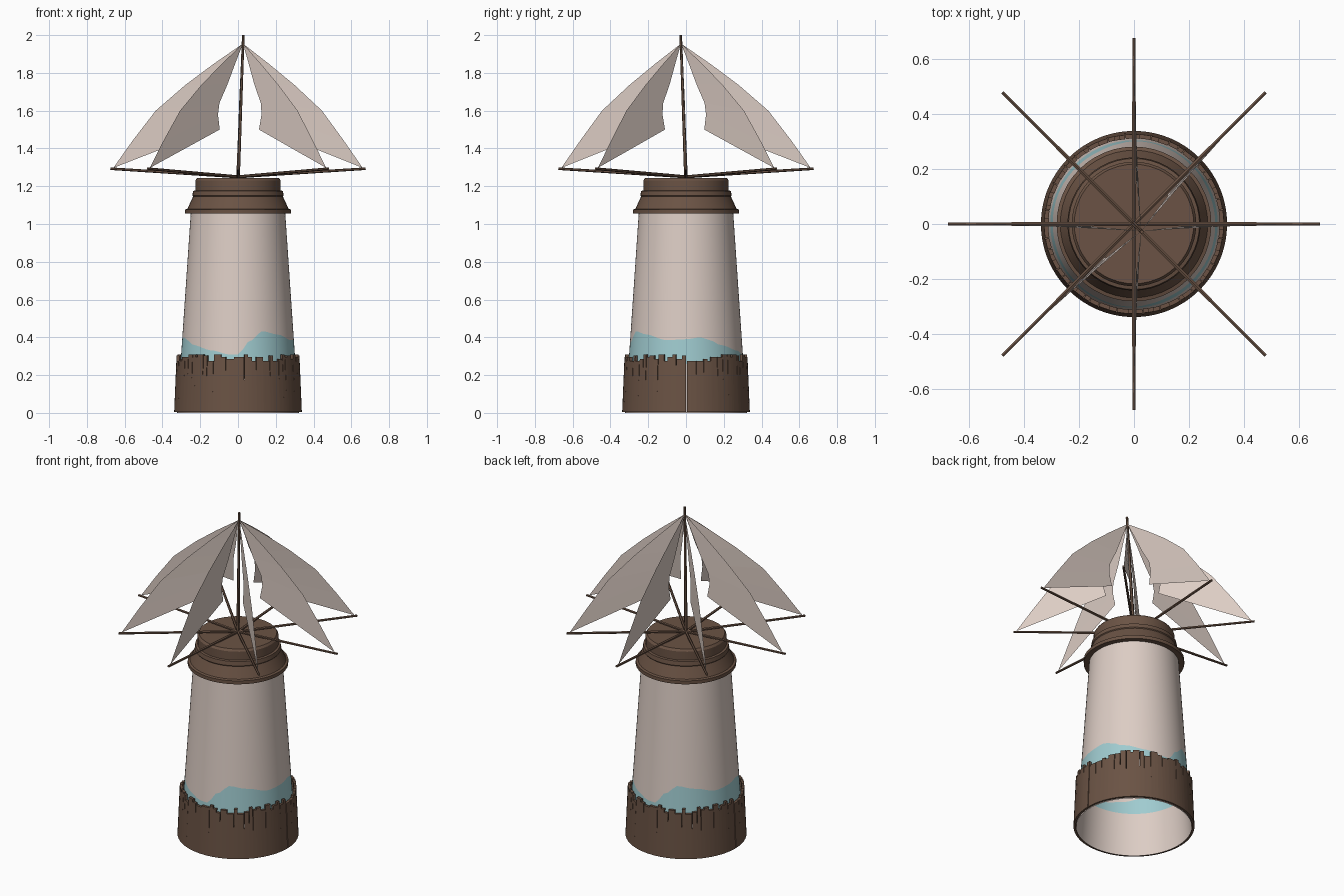
import bpy, bmesh, math, random
from mathutils import Vector

if "Cube" in bpy.data.objects:
    bpy.data.objects.remove(bpy.data.objects["Cube"])

random.seed(4)
TAU = 2 * math.pi


def material(name, rgb):
    m = bpy.data.materials.new(name)
    m.diffuse_color = (*rgb, 1)
    m.use_nodes = True
    m.node_tree.nodes["Principled BSDF"].inputs["Base Color"].default_value = m.diffuse_color
    return m


PLASTER = material("pale_plaster", (0.72, 0.61, 0.555))
WOOD = material("brown_wood", (0.145, 0.086, 0.058))
TEAL = material("faded_teal", (0.35, 0.60, 0.63))


def finish(bm, name, mats, smooth=False, recalc=True):
    if recalc:
        bmesh.ops.recalc_face_normals(bm, faces=bm.faces)
    me = bpy.data.meshes.new(name)
    bm.to_mesh(me)
    bm.free()
    for m in mats:
        me.materials.append(m)
    ob = bpy.data.objects.new(name, me)
    bpy.context.collection.objects.link(ob)
    if smooth:
        bpy.ops.object.select_all(action='DESELECT')
        ob.select_set(True)
        bpy.context.view_layer.objects.active = ob
        bpy.ops.object.shade_smooth_by_angle(angle=math.radians(30))
    return ob


def polar(r, a, z):
    return Vector((r * math.cos(a), r * math.sin(a), z))


# Tower wall: open cone with a wavy painted band just above the skirt
WAVE = [(-90, .31), (-78, .38), (-64, .432), (-45, .415), (-20, .385), (0, .39),
        (15, .40), (26, .385), (37, .36), (64, .33), (80, .31), (90, .31)]


def wave_height(a):
    d = (math.degrees(a) + 90) % 180 - 90      # pattern repeats every half turn
    for (a0, z0), (a1, z1) in zip(WAVE, WAVE[1:]):
        if d <= a1:
            t = (d - a0) / (a1 - a0)
            t = t * t * (3 - 2 * t)
            return z0 + (z1 - z0) * t
    return .31


def tower_radius(z):
    return 0.322 - 0.068 * z


N = 72
bm = bmesh.new()
cols = []
for i in range(N):
    a = TAU * i / N
    cols.append([bm.verts.new(polar(tower_radius(z), a, z))
                 for z in (0, 0.26, wave_height(a), 1.08)])
for i in range(N):
    p, q = cols[i], cols[(i + 1) % N]
    for k in range(3):
        f = bm.faces.new((p[k], q[k], q[k + 1], p[k + 1]))
        f.material_index = 1 if k == 1 else 0
finish(bm, "tower_wall", [PLASTER, TEAL], smooth=True, recalc=False)

# Skirt: ring of uneven planks with narrow slits, same on both halves
planks = []
a = 0.9
while a < 179:
    w = min(random.uniform(2.5, 7.0), 180 - a)
    if 180 - (a + w) < 2:
        w = 180 - a
    planks.append((a, a + w, random.choice((.275, .285, .295, .305, .31))))
    a += w
    if random.random() < 0.35 and a < 175:
        planks.append((a, a + 0.5, random.uniform(.17, .25)))
        a += 0.5
bm = bmesh.new()
for half in (0, 180):
    for a0, a1, top in planks:
        steps = 2 if a1 - a0 > 3 else 1
        rings = []
        for s in range(steps + 1):
            ang = math.radians(half + a0 + (a1 - a0) * s / steps)
            rings.append([bm.verts.new(polar(r, ang, z)) for r, z in
                          ((.325, .004), (.338, .004), (.338 - .042 * top, top),
                           (.325 - .05 * top, top))])
        for p, q in zip(rings, rings[1:]):
            for k in range(4):
                j = (k + 1) % 4
                bm.faces.new((p[k], q[k], q[j], p[j]))
        bm.faces.new(rings[0])
        bm.faces.new(rings[-1])
finish(bm, "plank_skirt", [WOOD], smooth=True)

# Cap: turned wooden lid
PROFILE = [(.24, 1.055), (.281, 1.055), (.281, 1.076), (.268, 1.080), (.238, 1.145),
           (.242, 1.150), (.238, 1.175), (.226, 1.178), (.226, 1.230), (.217, 1.243)]
bm = bmesh.new()
M = 48
rings = [[bm.verts.new(polar(r, TAU * i / M, z)) for i in range(M)] for r, z in PROFILE]
for p, q in zip(rings, rings[1:]):
    for i in range(M):
        j = (i + 1) % M
        bm.faces.new((p[i], p[j], q[j], q[i]))
bm.faces.new(rings[-1])
bm.faces.new(rings[0][::-1])
finish(bm, "cap", [WOOD], smooth=True)


# Poles: eight rising spokes and a slightly leaning mast
def pole(name, start, end, w0, w1):
    start, end = Vector(start), Vector(end)
    d = end - start
    bm = bmesh.new()
    bmesh.ops.create_cone(bm, cap_ends=True, segments=6, radius1=w0, radius2=w1,
                          depth=d.length)
    rot = d.to_track_quat('Z', 'Y').to_matrix().to_4x4()
    bm.transform(rot)
    bmesh.ops.translate(bm, verts=bm.verts, vec=(start + end) / 2)
    finish(bm, name, [WOOD])


pole("mast", (0, 0, 1.235), (.028, -.028, 2.0), .010, .007)
for i in range(8):
    pole(f"spoke_{i + 1}", (0, 0, 1.25), polar(.676, TAU * i / 8, 1.293), .008, .007)

# Sails: one curved-edge cloth above each spoke, gathered at the mast top
OUTER = [(.0, 1.955), (.15, 1.845), (.29, 1.735), (.44, 1.60), (.56, 1.44), (.66, 1.297)]
INNER = [(.0, 1.955), (.05, 1.85), (.10, 1.74), (.155, 1.64), (.163, 1.58), (.147, 1.50)]


def sail_point(r, z, ang):
    lean = .028 * (z - 1.25) / .75 * (1 - r / .66)
    return polar(r, ang, z) + Vector((lean, -lean, 0))


for i in range(8):
    ang = TAU * i / 8
    bm = bmesh.new()
    out = [bm.verts.new(sail_point(r, z, ang)) for r, z in OUTER]
    inn = [out[0]] + [bm.verts.new(sail_point(r, z, ang)) for r, z in INNER[1:]]
    bm.faces.new((out[0], out[1], inn[1]))
    for k in range(1, 5):
        bm.faces.new((inn[k], out[k], out[k + 1], inn[k + 1]))
    finish(bm, f"sail_{i + 1}", [PLASTER])
